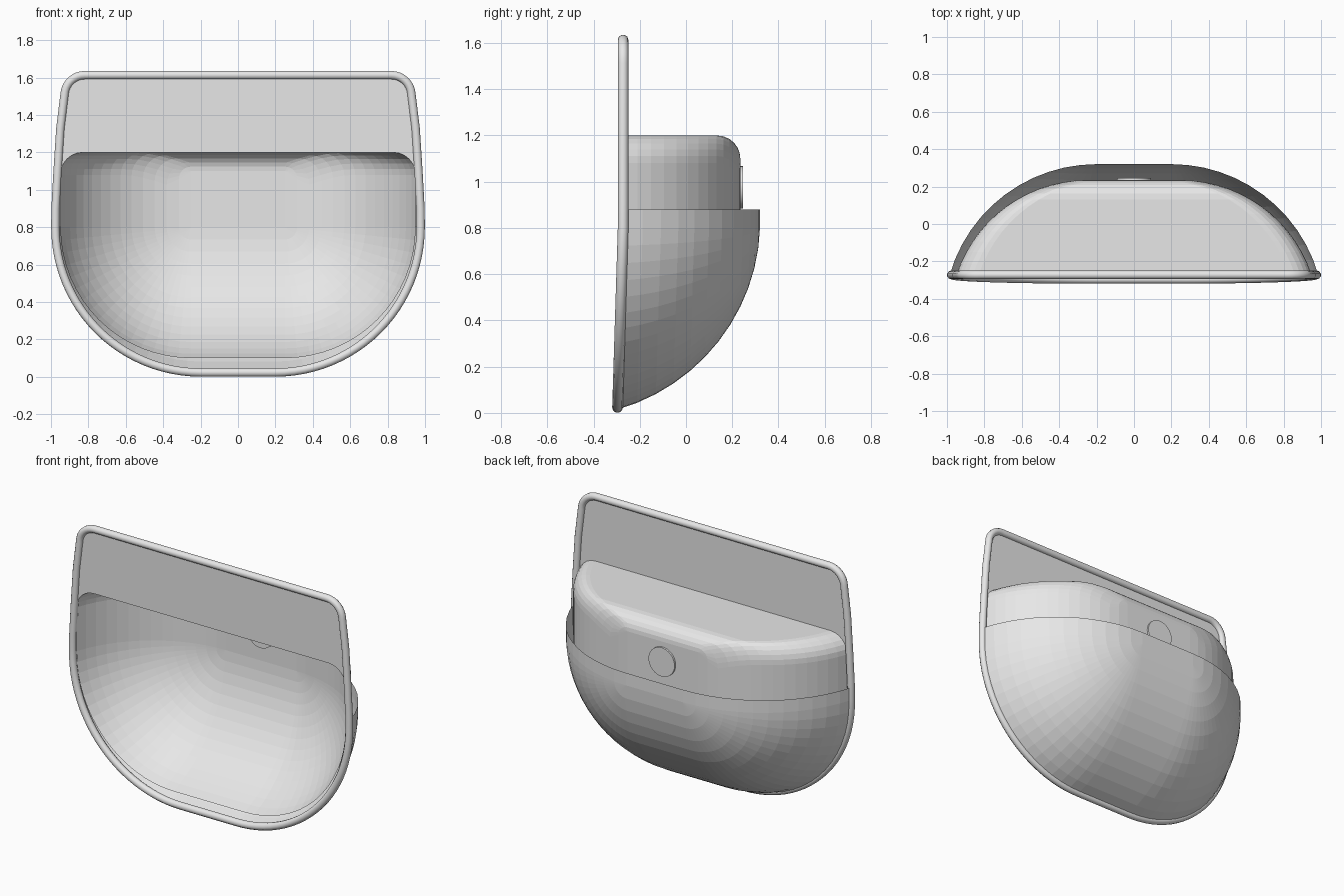
import bpy, bmesh, math
from math import sin, cos, pi, sqrt

old = bpy.data.objects.get("Cube")
if old:
    bpy.data.objects.remove(old)

grey = bpy.data.materials.new("plain grey")
grey.use_nodes = True
grey.diffuse_color = (0.8, 0.8, 0.8, 1)
grey.node_tree.nodes["Principled BSDF"].inputs["Base Color"].default_value = (0.8, 0.8, 0.8, 1)

MID = 0.8        # height where the round bottom meets the upright sides
RIM_Y = -0.272   # plane of the rim


def lean(y, z):
    """The lower half leans slightly forward."""
    return y - 0.025 * max(0, 1 - z / MID)


def add_object(name, data):
    obj = bpy.data.objects.new(name, data)
    bpy.context.collection.objects.link(obj)
    data.materials.append(grey)
    return obj


def arc(cx, cz, r, start, end, n):
    return [(cx + r * cos(start + (end - start) * i / n),
             cz + r * sin(start + (end - start) * i / n)) for i in range(n + 1)]


def mirrored(half):
    """Right half running from top to bottom, then the left half back up."""
    return half + [(-x, z) for x, z in reversed(half)]


def loft(name, rings, closed):
    """Skin between (points, y) rings and cap the last one."""
    bm = bmesh.new()
    loops = [[bm.verts.new((x, lean(y, z), z)) for x, z in pts] for pts, y in rings]
    n = len(loops[0])
    for a, b in zip(loops, loops[1:]):
        for i in range(n if closed else n - 1):
            j = (i + 1) % n
            bm.faces.new((a[i], a[j], b[j], b[i]))
    bm.faces.new(loops[-1])
    bmesh.ops.remove_doubles(bm, verts=bm.verts, dist=0.0005)
    bmesh.ops.recalc_face_normals(bm, faces=bm.faces)
    back = max(bm.faces, key=lambda f: f.calc_center_median().y)
    if back.normal.y < 0:
        bmesh.ops.reverse_faces(bm, faces=bm.faces)
    mesh = bpy.data.meshes.new(name)
    bm.to_mesh(mesh)
    bm.free()
    return add_object(name, mesh)


def cap_levels(half_width, depth, back, n):
    """Radius and y of a circular dome, from its rim to its crown."""
    R = (half_width ** 2 + depth ** 2) / (2 * depth)
    top = math.asin(half_width / R)
    for i in range(n + 1):
        t = top * (1 - i / n)
        yield R * sin(t), back - R * (1 - cos(t))


# Outer lower shell, open at the top
outer = []
for r, y in cap_levels(0.785, 0.59, 0.32, 12):
    half = [(0.2 + r, 0.88)] + arc(0.2, MID, r, 0, -pi / 2, 16)
    outer.append((mirrored(half), y))
loft("outer_shell", outer, False)


# Inner bowl with a rounded roof
def bowl_half(r, y):
    edge = max(0, min(1, (y - 0.135) / 0.1))
    top = 1.1 + 0.1 * sqrt(1 - edge ** 2)
    c = min(0.12, r)
    corner = arc(0.25 + r - c, top - c, c, pi / 2, 0, 6)
    return corner + arc(0.25, MID, r, 0, -pi / 2, 16)


inner = [(mirrored(bowl_half(r, y)), y) for r, y in cap_levels(0.7, 0.507, 0.235, 14)]
bowl = loft("inner_bowl", inner, True)

# Rim outline: round bottom, tapering sides, rounded top corners
side = [(0.95, 1.33), (0.965, 1.1), (0.976, 0.9)]
outline = mirrored(arc(0.82, 1.505, 0.108, pi / 2, 0.05, 8) + side
                   + arc(0.2, MID, 0.777, 0, -pi / 2, 24))
curve = bpy.data.curves.new("rim", "CURVE")
curve.dimensions = "3D"
curve.bevel_depth = 0.023
curve.bevel_resolution = 3
spline = curve.splines.new("POLY")
spline.points.add(len(outline) - 1)
for p, (x, z) in zip(spline.points, outline):
    p.co = (x, lean(RIM_Y, z), z, 1)
spline.use_cyclic_u = True
spline.use_smooth = True
add_object("rim", curve)

# Flat upper panel filling the rim above the bowl opening
upper = [p for p in outline if p[1] >= MID - 0.001]
right = [p for p in upper if p[0] > 0]
mouth = [p for p in bowl_half(0.7, RIM_Y) if p[1] >= MID - 0.001]
bm = bmesh.new()
for sign in (1, -1):
    pts = [(0, right[0][1])] + right + mouth[::-1] + [(0, 1.2)]
    bm.faces.new([bm.verts.new((sign * x, RIM_Y, z)) for x, z in pts[::sign]])
bmesh.ops.remove_doubles(bm, verts=bm.verts, dist=0.0005)
mesh = bpy.data.meshes.new("upper_panel")
bm.to_mesh(mesh)
bm.free()
add_object("upper_panel", mesh)

# Round button on the back
bpy.ops.mesh.primitive_cylinder_add(vertices=32, radius=0.092, depth=0.02,
                                    location=(0, 0.237, 0.975), rotation=(pi / 2, 0, 0))
button = bpy.context.object
button.name = "back_button"
button.data.materials.append(grey)
bpy.ops.object.shade_smooth_by_angle()
